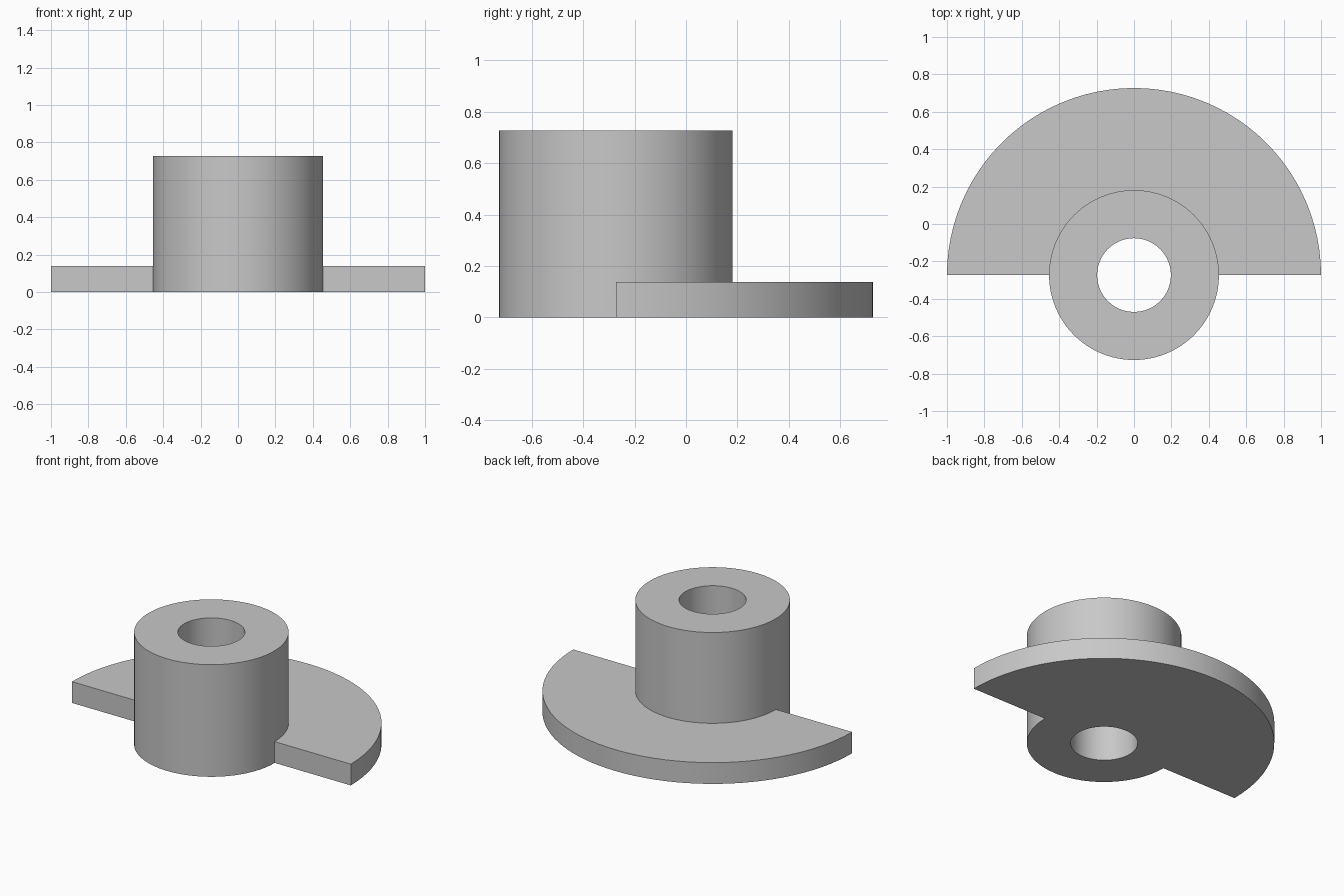
import bpy, bmesh
from math import pi, radians
from mathutils import Matrix, Vector

cube = bpy.data.objects.get("Cube")
if cube:
    bpy.data.objects.remove(cube, do_unlink=True)

BORE, COLLAR, PLATE = 0.197, 0.454, 1.0   # radii
HEIGHT, THICK = 0.727, 0.138
AXIS_Y = -0.273
STEPS = 48                                # segments per half turn

grey = bpy.data.materials.new("light_grey")
grey.use_nodes = True
colour = (0.58, 0.58, 0.58, 1)
grey.diffuse_color = colour
grey.node_tree.nodes["Principled BSDF"].inputs["Base Color"].default_value = colour

bm = bmesh.new()


def half_turn(profile, start):
    """Sweep a closed (radius, height) profile through half a turn."""
    turn = Matrix.Rotation(start, 3, 'Z')
    verts = [bm.verts.new(turn @ Vector((r, 0, z))) for r, z in profile]
    edges = [bm.edges.new((a, b)) for a, b in zip(verts, verts[1:] + verts[:1])]
    bmesh.ops.spin(bm, geom=verts + edges, cent=(0, 0, 0), axis=(0, 0, 1),
                   angle=pi, steps=STEPS)


foot = [(BORE, 0), (COLLAR, 0)]
rim = [(PLATE, 0), (PLATE, THICK)]
top = [(COLLAR, THICK), (COLLAR, HEIGHT), (BORE, HEIGHT)]

# Back half: collar with the plate; front half: plain collar
half_turn(foot + rim + top, 0)
half_turn(foot + top, pi)

# Flat ends of the half-disc plate
for side in (-1, 1):
    bm.faces.new([bm.verts.new((side * r, 0, z))
                  for r, z in foot[1:] + rim + top[:1]])

bmesh.ops.remove_doubles(bm, verts=bm.verts, dist=0.0005)
bmesh.ops.recalc_face_normals(bm, faces=bm.faces)

mesh = bpy.data.meshes.new("collar_with_half_disc")
bm.to_mesh(mesh)
bm.free()
mesh.materials.append(grey)
part = bpy.data.objects.new("collar_with_half_disc", mesh)
part.location.y = AXIS_Y
bpy.context.collection.objects.link(part)

bpy.ops.object.select_all(action='DESELECT')
part.select_set(True)
bpy.context.view_layer.objects.active = part
bpy.ops.object.shade_smooth_by_angle(angle=radians(30))
